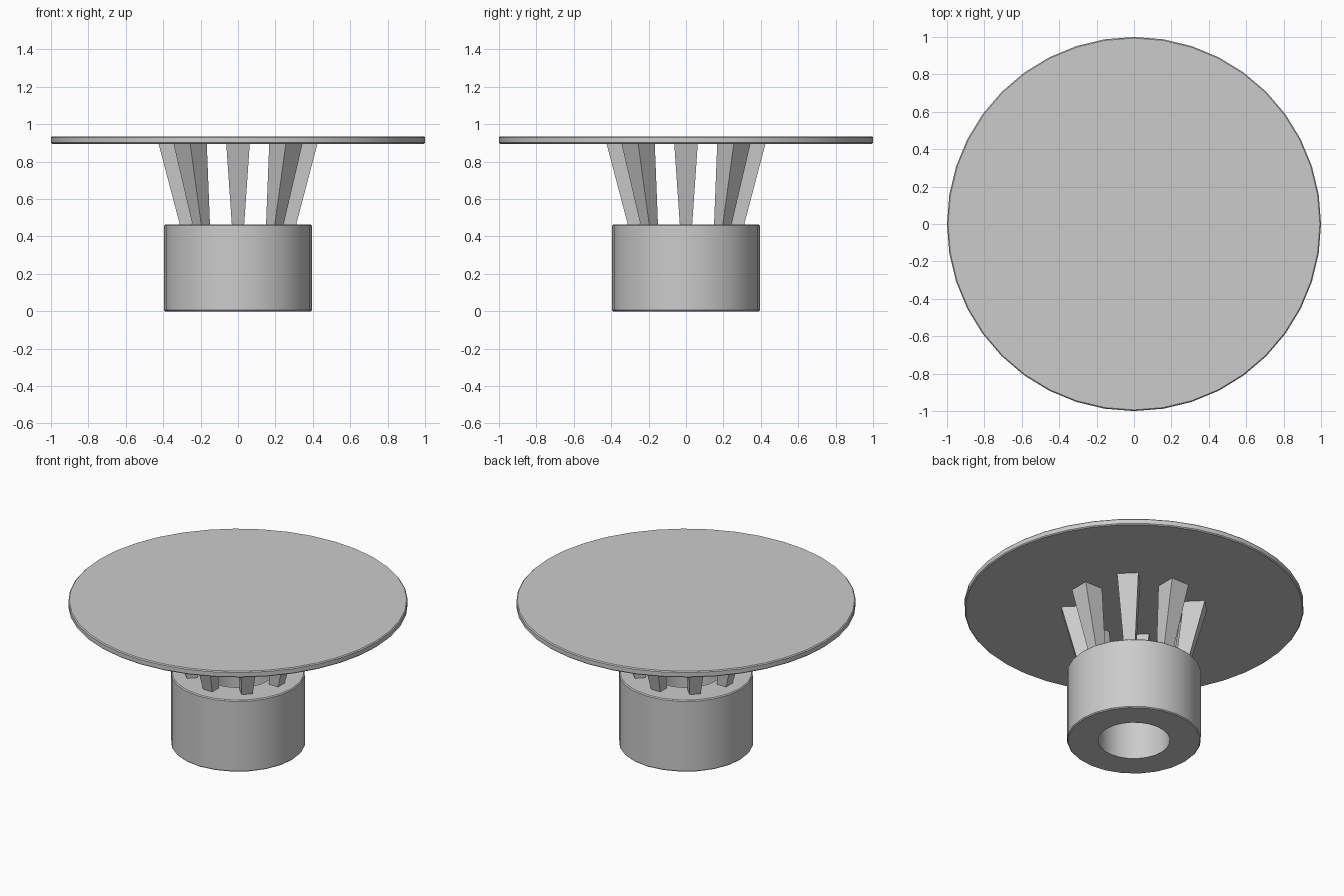
import bpy, bmesh, math
from mathutils import Matrix

if "Cube" in bpy.data.objects:
    bpy.data.objects.remove(bpy.data.objects["Cube"], do_unlink=True)

grey = bpy.data.materials.new("plain grey")
grey.use_nodes = True
GREY = (0.6, 0.6, 0.6, 1)
grey.diffuse_color = GREY
grey.node_tree.nodes["Principled BSDF"].inputs["Base Color"].default_value = GREY


def add_object(name, bm, smooth=True):
    bmesh.ops.recalc_face_normals(bm, faces=bm.faces)
    mesh = bpy.data.meshes.new(name)
    bm.to_mesh(mesh)
    bm.free()
    obj = bpy.data.objects.new(name, mesh)
    bpy.context.collection.objects.link(obj)
    mesh.materials.append(grey)
    if smooth:
        bpy.ops.object.select_all(action='DESELECT')
        obj.select_set(True)
        bpy.context.view_layer.objects.active = obj
        bpy.ops.object.shade_smooth_by_angle(angle=math.radians(30))
    return obj


def lathe(name, profile, sides, closed):
    """Spin a (radius, height) profile around the z axis."""
    bm = bmesh.new()
    verts = [bm.verts.new((r, 0, z)) for r, z in profile]
    edges = [bm.edges.new(pair) for pair in zip(verts, verts[1:])]
    if closed:
        edges.append(bm.edges.new((verts[-1], verts[0])))
    bmesh.ops.spin(bm, geom=verts + edges, axis=(0, 0, 1), cent=(0, 0, 0),
                   angle=math.tau, steps=sides, use_duplicate=False)
    bmesh.ops.remove_doubles(bm, verts=bm.verts, dist=0.0005)
    if not closed:
        bmesh.ops.holes_fill(bm, edges=[e for e in bm.edges if e.is_boundary], sides=0)
    return add_object(name, bm)


# Thin round top with softened rims
C = 0.006
lathe("table_top", [(1 - C, 0.895), (1, 0.895 + C), (1, 0.935 - C), (1 - C, 0.935)], 40, False)

# Hollow round base
R, HOLE, H = 0.395, 0.212, 0.465
lathe("base_ring", [(HOLE, 0), (R - C, 0), (R, C), (R, H - C), (R - C, H), (HOLE, H)], 24, True)

# Flared square struts, wider at the top and leaning outward
for i in range(8):
    bm = bmesh.new()
    turn = Matrix.Rotation(i * math.tau / 8, 4, 'Z')
    rings = []
    for radius, half, z in ((0.278, 0.033, 0.463), (0.362, 0.063, 0.897)):
        corners = ((-1, -1), (1, -1), (1, 1), (-1, 1))
        rings.append([bm.verts.new(turn @ Matrix.Translation((radius + half * a, half * b, z))
                                   .to_translation()) for a, b in corners])
    low, high = rings
    bm.faces.new(low)
    bm.faces.new(high)
    for k in range(4):
        n = (k + 1) % 4
        bm.faces.new((low[k], low[n], high[n], high[k]))
    add_object(f"strut_{i + 1}", bm, smooth=False)
